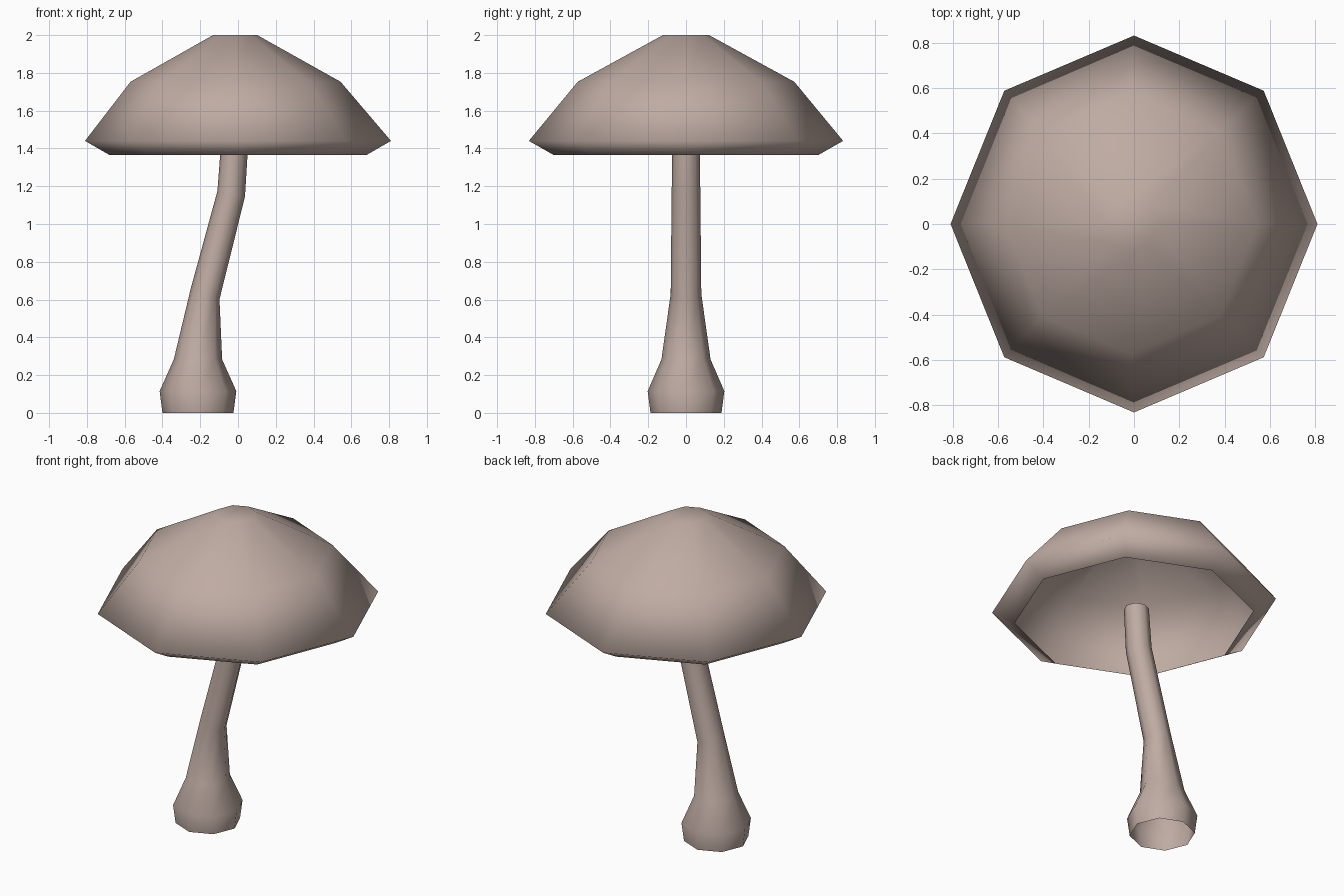
import bpy, bmesh, math

if "Cube" in bpy.data.objects:
    bpy.data.objects.remove(bpy.data.objects["Cube"])

SIDES = 8
mat = bpy.data.materials.new("pale_brown")
mat.diffuse_color = (0.52, 0.41, 0.365, 1)
mat.use_nodes = True
mat.node_tree.nodes["Principled BSDF"].inputs["Base Color"].default_value = mat.diffuse_color


def loft(name, rings, close_top):
    """Skin eight-sided rings (cx, z, rx, ry, tilt), tilt = z change per x."""
    bm = bmesh.new()
    loops = []
    for cx, z, rx, ry, tilt in rings:
        loop = []
        for i in range(SIDES):
            a = 2 * math.pi * i / SIDES
            dx = rx * math.cos(a)
            loop.append(bm.verts.new((cx + dx, ry * math.sin(a), z + tilt * dx)))
        loops.append(loop)
    for lo, hi in zip(loops, loops[1:]):
        for i in range(SIDES):
            j = (i + 1) % SIDES
            bm.faces.new((lo[i], lo[j], hi[j], hi[i]))
    if close_top:
        bm.faces.new(loops[-1])
    for f in bm.faces:
        f.smooth = True
    me = bpy.data.meshes.new(name)
    bm.to_mesh(me)
    bm.free()
    me.materials.append(mat)
    ob = bpy.data.objects.new(name, me)
    bpy.context.collection.objects.link(ob)
    return ob


# cap: hollow shell with a turned-in lip, open underneath
loft("cap", [
    (0.0, 1.365, 0.68, 0.70, 0),
    (0.0, 1.44, 0.81, 0.832, 0),
    (-0.013, 1.753, 0.556, 0.573, 0),
    (-0.015, 2.0, 0.117, 0.122, 0),
], True)

# stem: bent open tube with a bulbous foot
loft("stem", [
    (-0.212, 0.0, 0.188, 0.188, 0),
    (-0.212, 0.115, 0.203, 0.203, 0),
    (-0.212, 0.283, 0.128, 0.13, 0),
    (-0.174, 0.63, 0.076, 0.081, -0.38),
    (-0.036, 1.16, 0.073, 0.076, -0.2),
    (-0.018, 1.425, 0.072, 0.072, 0),
], False)
